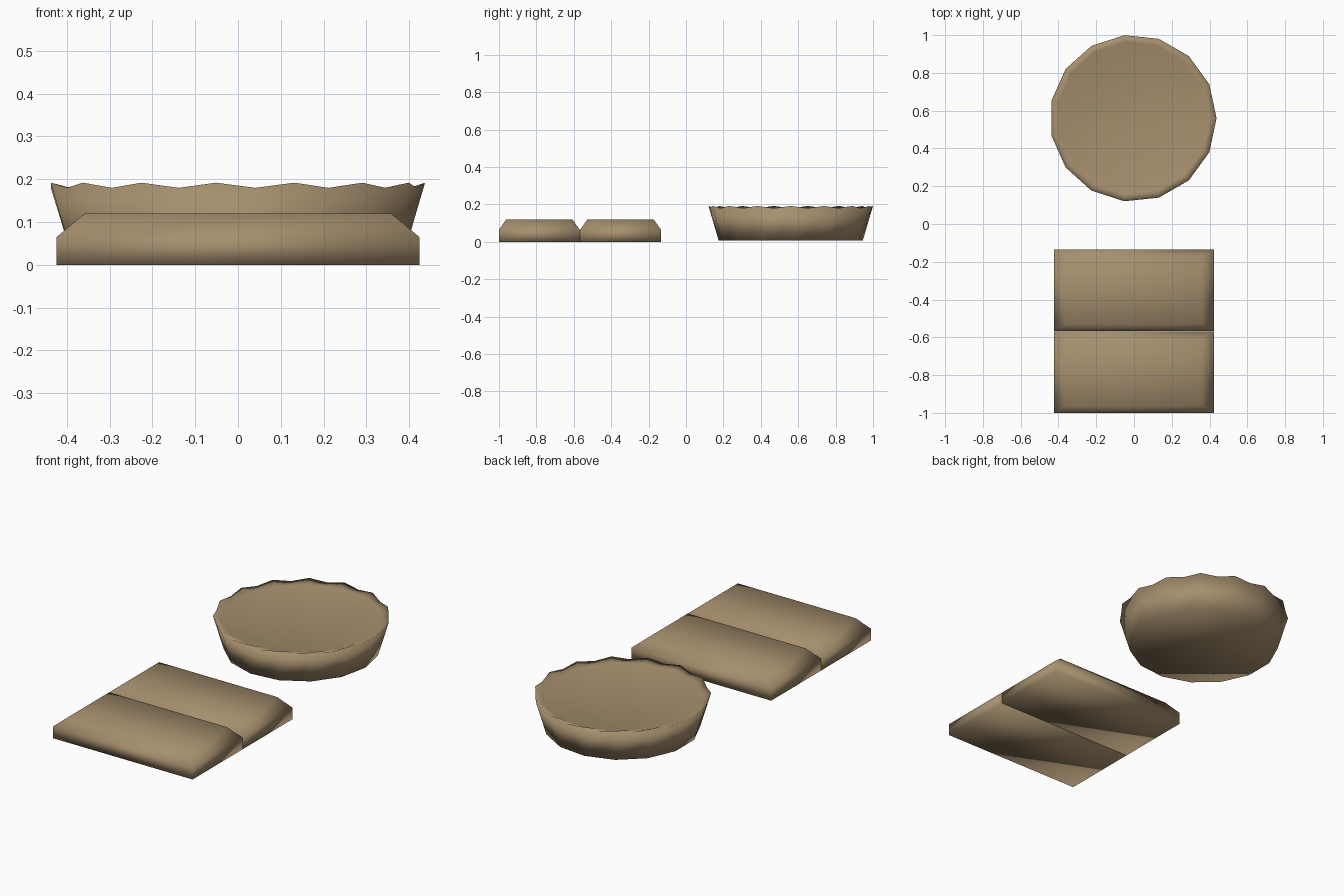
import bpy, bmesh
from math import sin, cos, radians

cube = bpy.data.objects.get("Cube")
if cube:
    bpy.data.objects.remove(cube, do_unlink=True)

tan = bpy.data.materials.new("warm_tan")
tan.use_nodes = True
colour = (0.38, 0.275, 0.155, 1)
tan.diffuse_color = colour
bsdf = next(n for n in tan.node_tree.nodes if n.type == "BSDF_PRINCIPLED")
bsdf.inputs["Base Color"].default_value = colour


def loft(name, rings, location, cap_top=True):
    """Bridge rings of equal length, close both ends, and shade smooth."""
    bm = bmesh.new()
    loops = [[bm.verts.new(p) for p in ring] for ring in rings]
    n = len(loops[0])
    for a, b in zip(loops, loops[1:]):
        for i in range(n):
            j = (i + 1) % n
            bm.faces.new((a[i], a[j], b[j], b[i]))
    bm.faces.new(loops[0][::-1])
    if cap_top:
        bm.faces.new(loops[-1])
    else:
        # fan of triangles meeting in the middle
        centre = bm.verts.new((0, 0, loops[-1][0].co.z))
        for i in range(n):
            bm.faces.new((loops[-1][i], loops[-1][(i + 1) % n], centre))
    bmesh.ops.recalc_face_normals(bm, faces=bm.faces)
    mesh = bpy.data.meshes.new(name)
    bm.to_mesh(mesh)
    bm.free()
    mesh.materials.append(tan)
    for p in mesh.polygons:
        p.use_smooth = True
    obj = bpy.data.objects.new(name, mesh)
    obj.location = location
    bpy.context.collection.objects.link(obj)
    return obj


def rectangle(hx, hy, z):
    return [(-hx, -hy, z), (hx, -hy, z), (hx, hy, z), (-hx, hy, z)]


def fluted_ring(radius, z, dip=0.0, steps=30):
    """Alternating peaks and valleys; valleys lie on the chord and dip down."""
    ring = []
    for i in range(steps):
        valley = i % 2
        r = radius * (cos(radians(12)) if valley else 1)
        a = radians(12 * i)
        ring.append((r * cos(a), r * sin(a), z - dip * valley))
    return ring


# Two bevelled slabs side by side
for name, y in (("front_slab", -0.784), ("rear_slab", -0.35)):
    loft(name, [rectangle(0.424, 0.216, 0),
                rectangle(0.424, 0.216, 0.065),
                rectangle(0.358, 0.177, 0.12)], (0, y, 0))

# Round fluted dish with a wavy rim and a nearly level filling
loft("fluted_dish", [fluted_ring(0.388, 0.008),
                     fluted_ring(0.442, 0.192, 0.012),
                     fluted_ring(0.405, 0.174)],
     (-0.005, 0.56, 0), cap_top=False)
